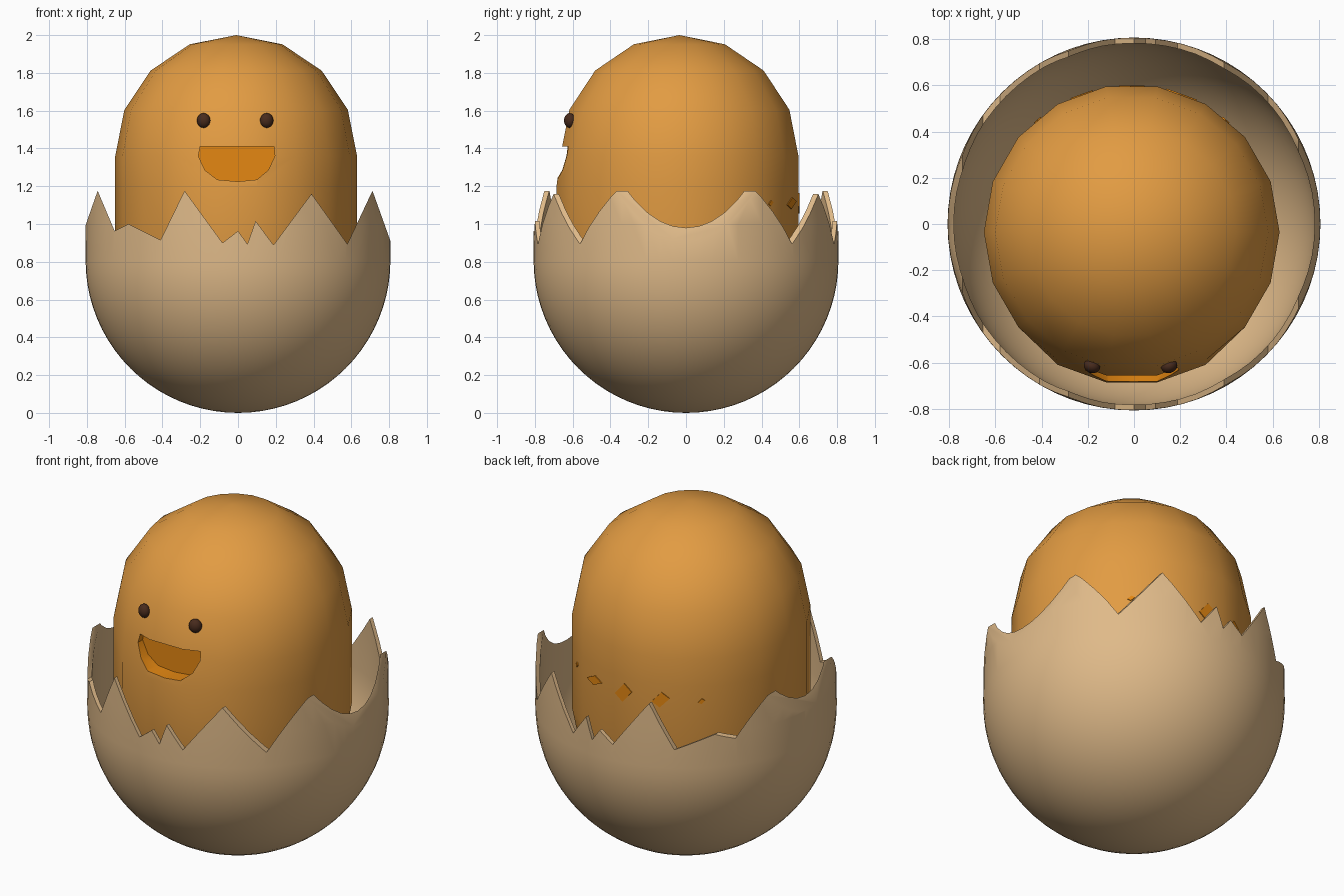
import bpy, bmesh, math
from mathutils import Vector

if "Cube" in bpy.data.objects:
    bpy.data.objects.remove(bpy.data.objects["Cube"])


def material(name, rgb):
    m = bpy.data.materials.new(name)
    m.diffuse_color = (*rgb, 1)
    m.use_nodes = True
    m.node_tree.nodes["Principled BSDF"].inputs["Base Color"].default_value = m.diffuse_color
    return m


YELLOW = material("warm yellow", (0.76, 0.33, 0.055))
ORANGE = material("mouth orange", (0.78, 0.245, 0.006))
SHELL = material("eggshell beige", (0.74, 0.49, 0.25))
BROWN = material("dark brown", (0.065, 0.024, 0.012))


def finish(name, bm, mat, smooth=True):
    bmesh.ops.recalc_face_normals(bm, faces=bm.faces)
    me = bpy.data.meshes.new(name)
    bm.to_mesh(me)
    bm.free()
    me.materials.append(mat)
    ob = bpy.data.objects.new(name, me)
    bpy.context.collection.objects.link(ob)
    if smooth:
        smooth_by_angle(ob)
    return ob


def select(ob):
    bpy.ops.object.select_all(action='DESELECT')
    ob.select_set(True)
    bpy.context.view_layer.objects.active = ob


def smooth_by_angle(ob):
    select(ob)
    bpy.ops.object.shade_smooth_by_angle(angle=math.radians(35))


def lathe(profile, segs):
    """Closed surface of revolution about z from (radius, z) points."""
    bm = bmesh.new()
    rings = [[bm.verts.new((r * math.cos(2 * math.pi * i / segs),
                            r * math.sin(2 * math.pi * i / segs), z))
              for i in range(segs)] if r > 1e-6 else [bm.verts.new((0, 0, z))] * segs
             for r, z in profile]
    for a, b in zip(rings, rings[1:]):
        for i in range(segs):
            j = (i + 1) % segs
            bm.faces.new(list(dict.fromkeys((a[i], a[j], b[j], b[i]))))
    return bm


def prism(name, outline, y0, y1, mat):
    """Extrude an (x, z) outline along y."""
    bm = bmesh.new()
    f = bm.faces.new([bm.verts.new((x, y0, z)) for x, z in outline])
    ext = bmesh.ops.extrude_face_region(bm, geom=[f])['geom']
    bmesh.ops.translate(bm, vec=(0, y1 - y0, 0),
                        verts=[v for v in ext if isinstance(v, bmesh.types.BMVert)])
    return finish(name, bm, mat, False)


def cut(ob, cutter):
    cutter.hide_render = True
    mod = ob.modifiers.new("cut", 'BOOLEAN')
    mod.operation = 'DIFFERENCE'
    mod.solver = 'EXACT'
    mod.material_mode = 'TRANSFER'
    mod.object = cutter
    select(ob)
    bpy.ops.object.modifier_apply(modifier=mod.name)
    bpy.data.objects.remove(cutter)
    smooth_by_angle(ob)


# Eggshell: thin bowl with nearly upright upper wall
def bowl(radius, wall):
    n = 20
    pts = [(radius * math.sin(k * math.pi / 2 / n),
            0.807 - radius * math.cos(k * math.pi / 2 / n)) for k in range(n + 1)]
    return pts + [(radius - 0.001, 1.0), (radius - 0.006, 1.18), (radius - 0.01, 1.3)]


shell = finish("eggshell", lathe(bowl(0.807, 0) + bowl(0.783, 0)[::-1], 72), SHELL)

# Jagged break, cut straight through from front to back
crack = [(-1, 0.62), (-0.743, 1.176), (-0.653, 0.963), (-0.58, 1.0), (-0.41, 0.915),
         (-0.283, 1.176), (-0.082, 0.90), (0, 0.963), (0.05, 0.894), (0.093, 1.016),
         (0.188, 0.889), (0.389, 1.16), (0.579, 0.894), (0.712, 1.176), (0.9, 0.65),
         (1, 0.65), (1, 1.5), (-1, 1.5)]
crack[0] = (-1, 0.5)
crack.insert(1, (-0.81, 0.985))
cut(shell, prism("crack_cutter", crack, -1, 1, SHELL))

# Chick body: faceted capsule, 18 sides, slightly fuller belly at the front
CX, CY, R = -0.01, -0.035, 0.64
arc = [k * math.pi / 8 for k in range(5)]
profile = [(R * math.sin(a), 1.36 + R * math.cos(a)) for a in arc]
profile += [(R, 1.2)] + [(R * math.sin(a), 0.8 - R * math.cos(a)) for a in arc[::-1]]
bm = lathe(profile, 18)
for v in bm.verts:
    if 0.7 < v.co.z < 1.3 and v.co.y < -0.5:
        v.co.y -= 0.02
    v.co += Vector((CX, CY, 0))
body = finish("body", bm, YELLOW)

# Open mouth: half-round recess with an orange lining
mouth = [(-0.20, 1.41), (-0.21, 1.36), (-0.175, 1.285), (-0.11, 1.235), (0, 1.225),
         (0.10, 1.235), (0.16, 1.285), (0.195, 1.36), (0.19, 1.41)]
cut(body, prism("mouth_cutter", mouth, -0.9, -0.59, ORANGE))

# Eyes
for side in (-1, 1):
    bm = bmesh.new()
    bmesh.ops.create_uvsphere(bm, u_segments=20, v_segments=12, radius=1)
    bmesh.ops.scale(bm, vec=(0.036, 0.03, 0.039), verts=bm.verts)
    eye = finish("eye_right" if side > 0 else "eye_left", bm, BROWN)
    eye.location = (-0.015 + side * 0.167, -0.615, 1.548)
    eye.rotation_euler.z = side * math.radians(20)

# Orange flecks on the back facets
for k, (w, h) in {-2: (0.02, 0.015), -1: (0.07, 0.03), 0: (0.055, 0.055),
                  1: (0.05, 0.045), 2: (0.018, 0.016)}.items():
    a = math.radians(90 + 20 * k)
    out, along = Vector((math.cos(a), math.sin(a), 0)), Vector((-math.sin(a), math.cos(a), 0))
    bm = bmesh.new()
    base = Vector((CX, CY, 1.11)) + out * (R * math.cos(math.radians(10)) - 0.002)
    f = bm.faces.new([bm.verts.new(base + along * (w * s) + Vector((0, 0, h * t)))
                      for s, t in ((1, 0.3), (0.1, 1), (-1, -0.3), (-0.1, -1))])
    ext = bmesh.ops.extrude_face_region(bm, geom=[f])['geom']
    bmesh.ops.translate(bm, vec=out * 0.007,
                        verts=[v for v in ext if isinstance(v, bmesh.types.BMVert)])
    finish("back_fleck_%d" % (k + 3), bm, ORANGE, False)
